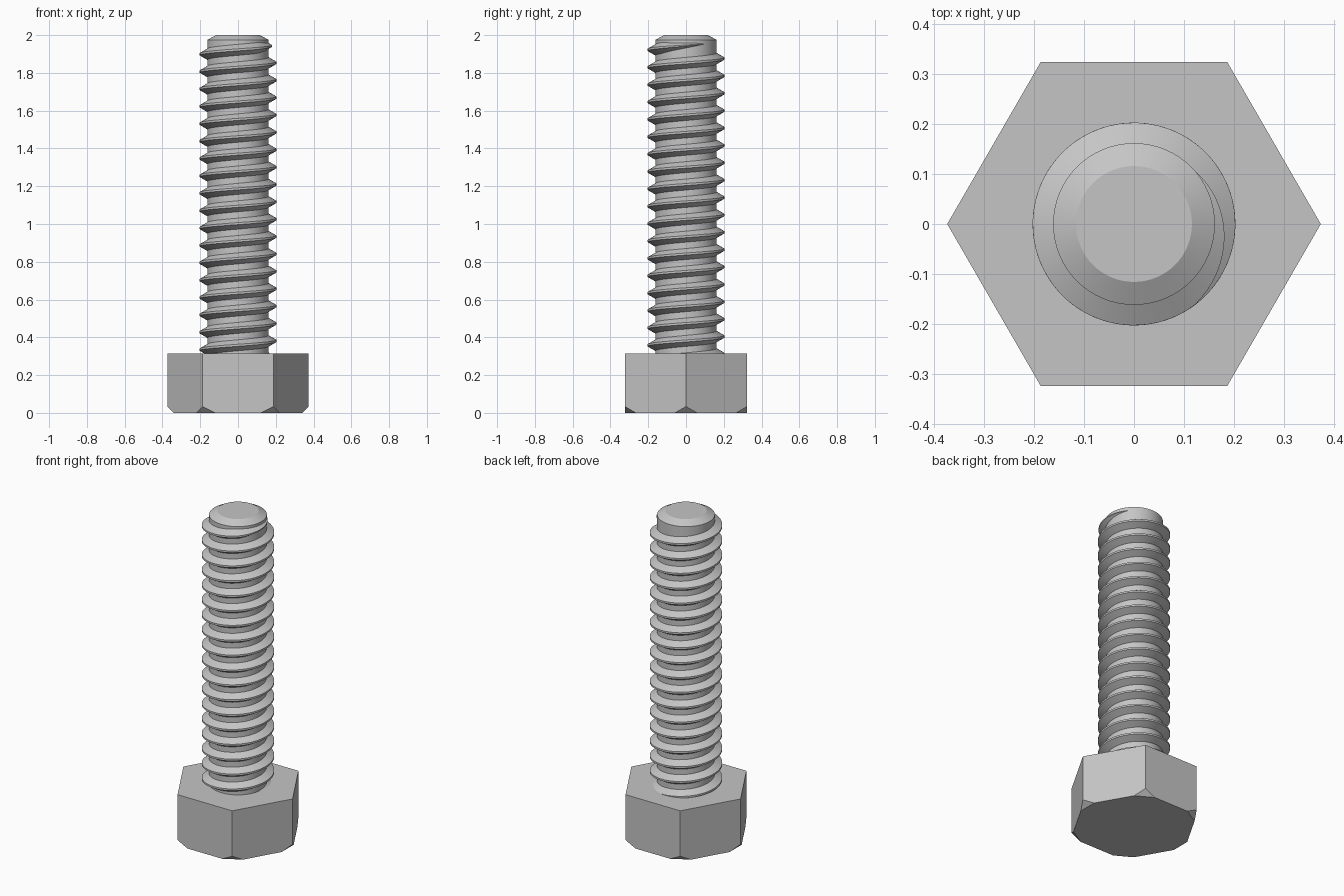
import bpy
import bmesh
from math import sin, cos, tan, pi, radians, sqrt

old = bpy.data.objects.get("Cube")
if old:
    bpy.data.objects.remove(old, do_unlink=True)

HEAD_TOP, HEAD_R, CORNER_CUT = 0.315, 0.374, 0.034
ROOT_R, CREST_R, TIP_R = 0.162, 0.203, 0.116
TOP, TIP_START = 2.0, 1.975
PITCH, CREST_HALF, SEGMENTS = 0.092, 0.0055, 64

steel = bpy.data.materials.new("grey_steel")
steel.use_nodes = True
colour = (0.56, 0.56, 0.56, 1)
steel.diffuse_color = colour
steel.node_tree.nodes["Principled BSDF"].inputs["Base Color"].default_value = colour


def finish(name, bm, smooth=False):
    bmesh.ops.recalc_face_normals(bm, faces=bm.faces)
    mesh = bpy.data.meshes.new(name)
    bm.to_mesh(mesh)
    bm.free()
    mesh.materials.append(steel)
    obj = bpy.data.objects.new(name, mesh)
    bpy.context.collection.objects.link(obj)
    if smooth:
        bpy.ops.object.select_all(action='DESELECT')
        obj.select_set(True)
        bpy.context.view_layer.objects.active = obj
        bpy.ops.object.shade_smooth_by_angle(angle=radians(25))
    return obj


# Hexagonal head with the six lower corners cut off flat
bm = bmesh.new()
for i in range(6):
    a = i * pi / 3
    c, s = cos(a), sin(a)
    bm.verts.new((HEAD_R * c, HEAD_R * s, HEAD_TOP))
    bm.verts.new((HEAD_R * c, HEAD_R * s, CORNER_CUT))
    r = HEAD_R - CORNER_CUT
    for side in (-1, 1):
        w = side * CORNER_CUT * sqrt(3)
        bm.verts.new((r * c - w * s, r * s + w * c, 0))
bmesh.ops.convex_hull(bm, input=bm.verts)
bmesh.ops.dissolve_limit(bm, angle_limit=radians(2), verts=bm.verts, edges=bm.edges)
finish("hex_head", bm)

# Round shank with a chamfered tip
bm = bmesh.new()
rings = []
for r, z in ((ROOT_R, HEAD_TOP - 0.05), (ROOT_R, TIP_START), (TIP_R, TOP)):
    rings.append([bm.verts.new((r * cos(2 * pi * i / SEGMENTS), r * sin(2 * pi * i / SEGMENTS), z))
                  for i in range(SEGMENTS)])
for low, high in zip(rings, rings[1:]):
    for i in range(SEGMENTS):
        j = (i + 1) % SEGMENTS
        bm.faces.new((low[i], low[j], high[j], high[i]))
bm.faces.new(rings[0])
bm.faces.new(rings[-1])
finish("shank", bm, True)

# Right-handed helical thread that fades into the shank at the tip
bm = bmesh.new()
base_r = ROOT_R - 0.006
start, end, fade_from = -18.3, 0.15, -0.15
steps = int((end - start) * SEGMENTS)
sections = []
for n in range(steps + 1):
    turn = start + (end - start) * n / steps
    a = turn * 2 * pi
    z = 1.945 + PITCH * turn
    fade = min(1, max(0.02, (end - turn) / (end - fade_from)))
    crest = base_r + (CREST_R - base_r) * fade
    half = CREST_HALF * fade
    base = half + (crest - base_r) * tan(radians(30))
    profile = ((base_r, -base), (crest, -half), (crest, half), (base_r, base))
    sections.append([bm.verts.new((r * cos(a), r * sin(a), z + dz)) for r, dz in profile])
for p, q in zip(sections, sections[1:]):
    for i in range(4):
        j = (i + 1) % 4
        bm.faces.new((p[i], p[j], q[j], q[i]))
bm.faces.new(sections[0])
bm.faces.new(sections[-1])
finish("thread", bm, True)
